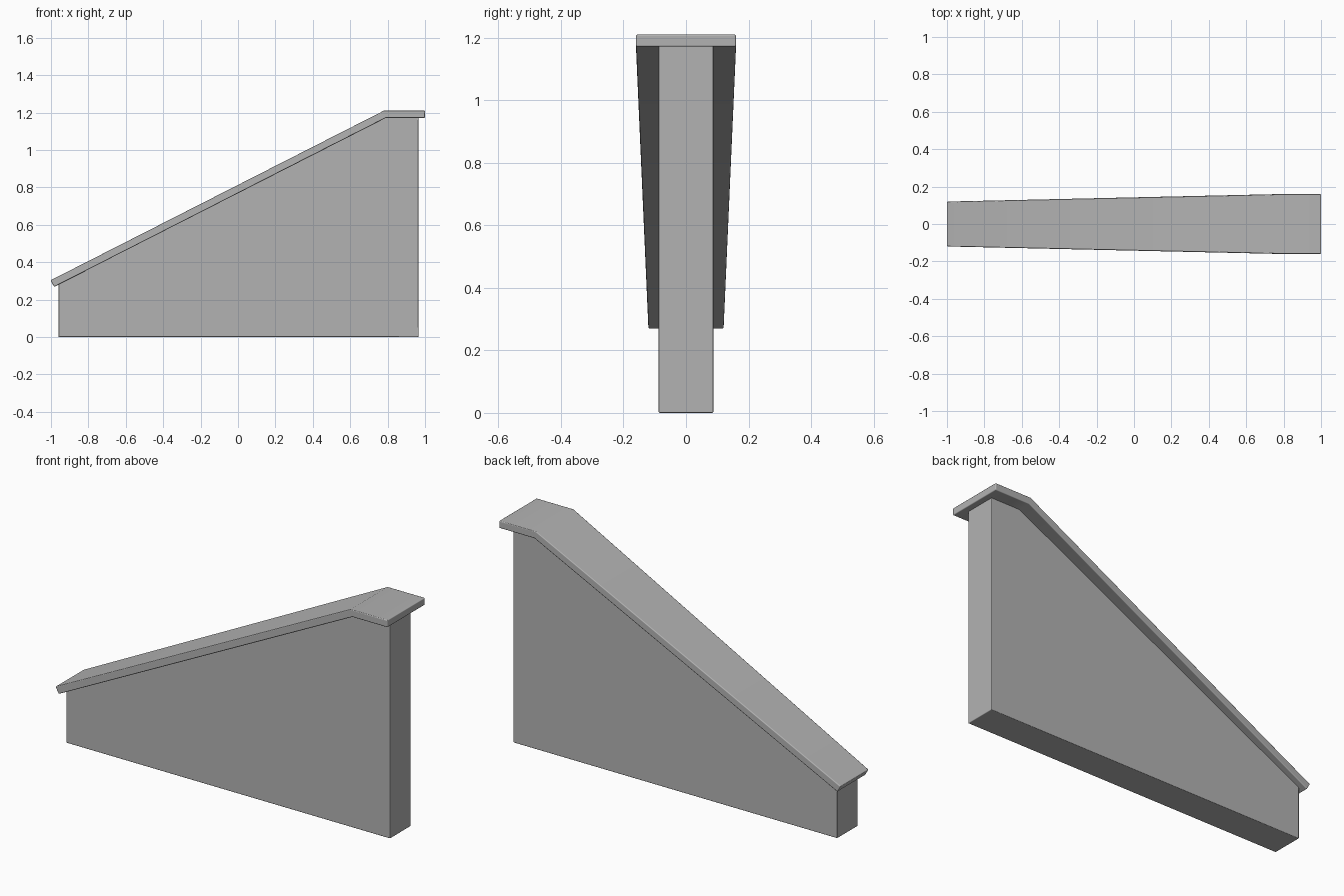
import bpy, bmesh

cube = bpy.data.objects.get("Cube")
if cube:
    bpy.data.objects.remove(cube, do_unlink=True)

stone = bpy.data.materials.new("grey_stone")
stone.use_nodes = True
GREY = (0.45, 0.45, 0.45, 1)
stone.diffuse_color = GREY
stone.node_tree.nodes["Principled BSDF"].inputs["Base Color"].default_value = GREY


def extrude_profile(name, profile, half_width, bevel):
    """Side profile of (x, z) points, spread to +-half_width(x) in y."""
    bm = bmesh.new()
    sides = [[bm.verts.new((x, s * half_width(x), z)) for x, z in profile]
             for s in (-1, 1)]
    front, back = sides
    bm.faces.new(front)
    bm.faces.new(back[::-1])
    n = len(profile)
    for i in range(n):
        j = (i + 1) % n
        bm.faces.new((front[i], back[i], back[j], front[j]))
    bmesh.ops.recalc_face_normals(bm, faces=bm.faces)
    mesh = bpy.data.meshes.new(name)
    bm.to_mesh(mesh)
    bm.free()
    mesh.materials.append(stone)
    obj = bpy.data.objects.new(name, mesh)
    bpy.context.collection.objects.link(obj)
    mod = obj.modifiers.new("soft_edges", "BEVEL")
    mod.width = bevel
    mod.segments = 2
    mod.limit_method = "ANGLE"
    mod.harden_normals = True
    bpy.ops.object.select_all(action="DESELECT")
    obj.select_set(True)
    bpy.context.view_layer.objects.active = obj
    bpy.ops.object.shade_smooth_by_angle()
    return obj


# Sloping wall body, its top tucked just inside the coping
extrude_profile("wall",
                [(-0.96, 0), (0.965, 0), (0.965, 1.18), (0.783, 1.18), (-0.96, 0.29)],
                lambda x: 0.0875, 0.004)

# Coping slab: tapers along the slope, constant over the level end
extrude_profile("coping",
                [(-0.983, 0.268), (0.79, 1.171), (1, 1.171),
                 (1, 1.21), (0.78, 1.21), (-1.002, 0.303)],
                lambda x: 0.16 - 0.04 * max(0, 0.785 - x) / 1.785, 0.005)
